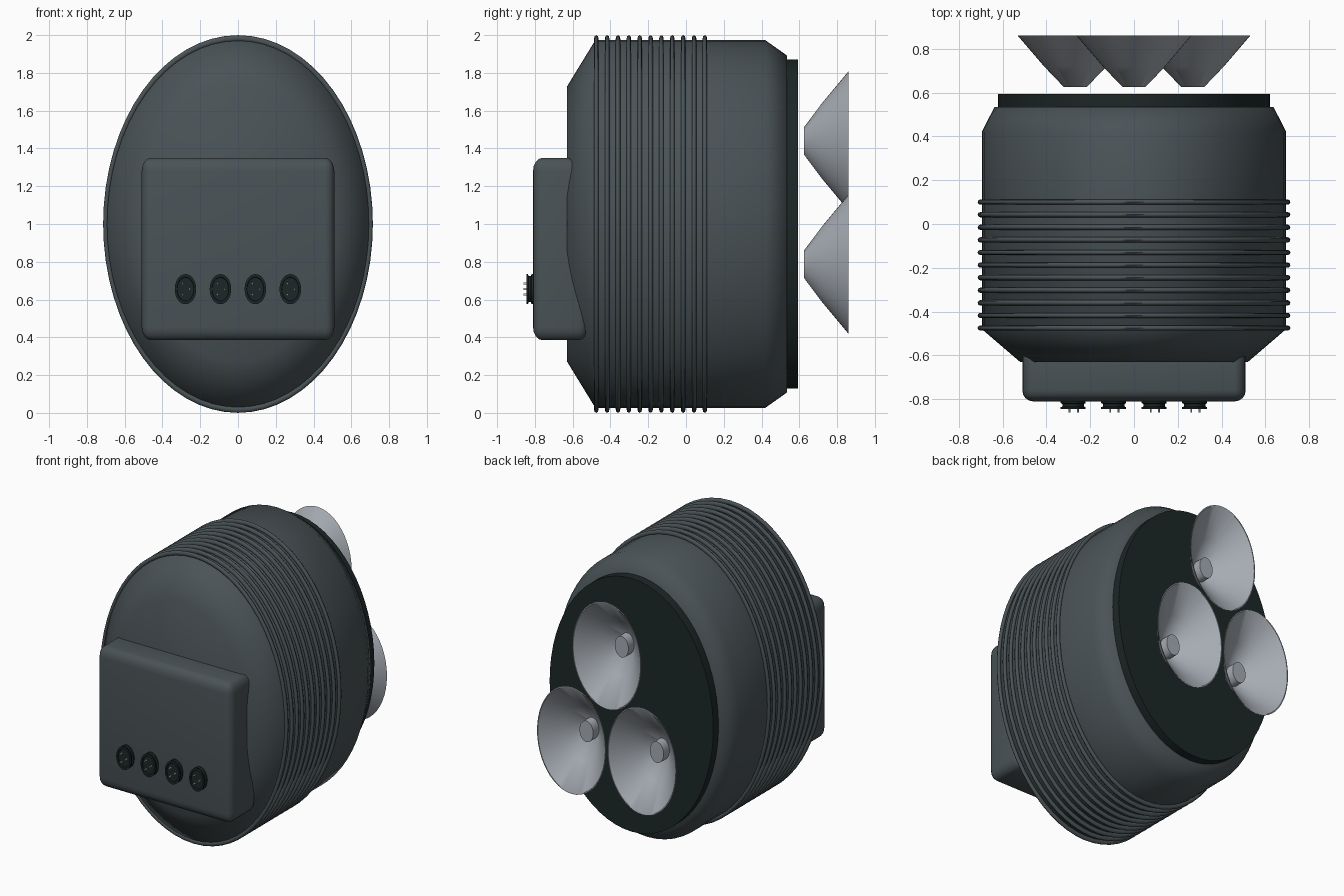
import bpy, bmesh, math

if "Cube" in bpy.data.objects:
    bpy.data.objects.remove(bpy.data.objects["Cube"])

ASPECT = 1.4      # every round part is an ellipse, taller than wide
MID_Z = 1.0


def material(name, rgb):
    m = bpy.data.materials.new(name)
    m.diffuse_color = (*rgb, 1)
    m.use_nodes = True
    m.node_tree.nodes["Principled BSDF"].inputs["Base Color"].default_value = m.diffuse_color
    return m


SHELL = material("slate_shell", (0.068, 0.086, 0.093))
DARK = material("dark_green_black", (0.012, 0.020, 0.020))
METAL = material("light_metal", (0.38, 0.41, 0.45))
PIN = material("pale_pin", (0.6, 0.62, 0.62))


def finish(bm, name, mat, angle):
    bmesh.ops.recalc_face_normals(bm, faces=bm.faces)
    me = bpy.data.meshes.new(name)
    bm.to_mesh(me)
    bm.free()
    me.materials.append(mat)
    ob = bpy.data.objects.new(name, me)
    bpy.context.collection.objects.link(ob)
    bpy.ops.object.select_all(action='DESELECT')
    ob.select_set(True)
    bpy.context.view_layer.objects.active = ob
    bpy.ops.object.shade_smooth_by_angle(angle=math.radians(angle))
    return ob


def revolve(name, profile, mat, x=0, z=MID_Z, segs=64, closed=False, angle=40):
    """Sweep (y, radius) points round the y axis as ellipses."""
    bm = bmesh.new()
    rings = []
    for y, r in profile:
        ring = []
        for i in range(segs):
            a = 2 * math.pi * i / segs
            ring.append(bm.verts.new((x + r * math.cos(a), y,
                                      z + r * ASPECT * math.sin(a))))
        rings.append(ring)
    pairs = list(zip(rings, rings[1:]))
    if closed:
        pairs.append((rings[-1], rings[0]))
    else:
        bm.faces.new(rings[0])
        bm.faces.new(rings[-1])
    for a, b in pairs:
        for i in range(segs):
            j = (i + 1) % segs
            bm.faces.new((a[i], a[j], b[j], b[i]))
    return finish(bm, name, mat, angle)


# Main shell and rear plate
revolve("shell", [(-0.63, 0.52), (-0.48, 0.695), (0.42, 0.695), (0.535, 0.637)],
        SHELL, angle=65)
revolve("rear_plate", [(0.50, 0.622), (0.593, 0.622)], DARK)

# Cooling ribs
for k in range(11):
    y0 = -0.475 + k * 0.0575
    circle = [(y0 + 0.012 * math.cos(t * math.pi / 4),
               0.702 + 0.012 * math.sin(t * math.pi / 4)) for t in range(8)]
    revolve(f"rib_{k + 1}", circle, SHELL, closed=True, angle=60)

# Front housing with rounded edges
x_half, y_front, y_back, z_low, z_high = 0.51, -0.81, -0.52, 0.385, 1.35
bm = bmesh.new()
bmesh.ops.create_cube(bm, size=1)
bmesh.ops.scale(bm, vec=(2 * x_half, y_back - y_front, (z_high - z_low) / ASPECT),
                verts=bm.verts)
bmesh.ops.bevel(bm, geom=bm.edges[:], offset=0.05, segments=4, profile=0.5,
                affect='EDGES')
bmesh.ops.scale(bm, vec=(1, 1, ASPECT), verts=bm.verts)
bmesh.ops.translate(bm, vec=(0, (y_front + y_back) / 2, (z_low + z_high) / 2),
                    verts=bm.verts)
finish(bm, "front_housing", SHELL, 40)

# Sockets with recessed faces and three pins each
for k in range(4):
    cx, cz = -0.278 + k * 0.185, 0.655
    revolve(f"socket_{k + 1}",
            [(-0.80, 0.057), (-0.818, 0.057), (-0.822, 0.049), (-0.834, 0.049),
             (-0.836, 0.057), (-0.845, 0.057), (-0.845, 0.046), (-0.838, 0.044)],
            DARK, cx, cz, segs=32, angle=30)
    for p, (dx, dz) in enumerate([(-0.016, 0.029), (0.022, 0), (-0.016, -0.029)]):
        revolve(f"socket_{k + 1}_pin_{p + 1}", [(-0.83, 0.004), (-0.86, 0.004)],
                PIN, cx + dx, cz + dz, segs=10)

# Rear nozzles, each with a central plug
for k, (cx, cz) in enumerate([(0, 1.44), (-0.268, 0.787), (0.268, 0.787)]):
    revolve(f"nozzle_{k + 1}",
            [(0.625, 0.052), (0.72, 0.143), (0.86, 0.263), (0.86, 0.257),
             (0.724, 0.138), (0.635, 0.050)], METAL, cx, cz, segs=48)
    revolve(f"nozzle_plug_{k + 1}", [(0.63, 0.052), (0.70, 0.052)],
            METAL, cx, cz, segs=32)
